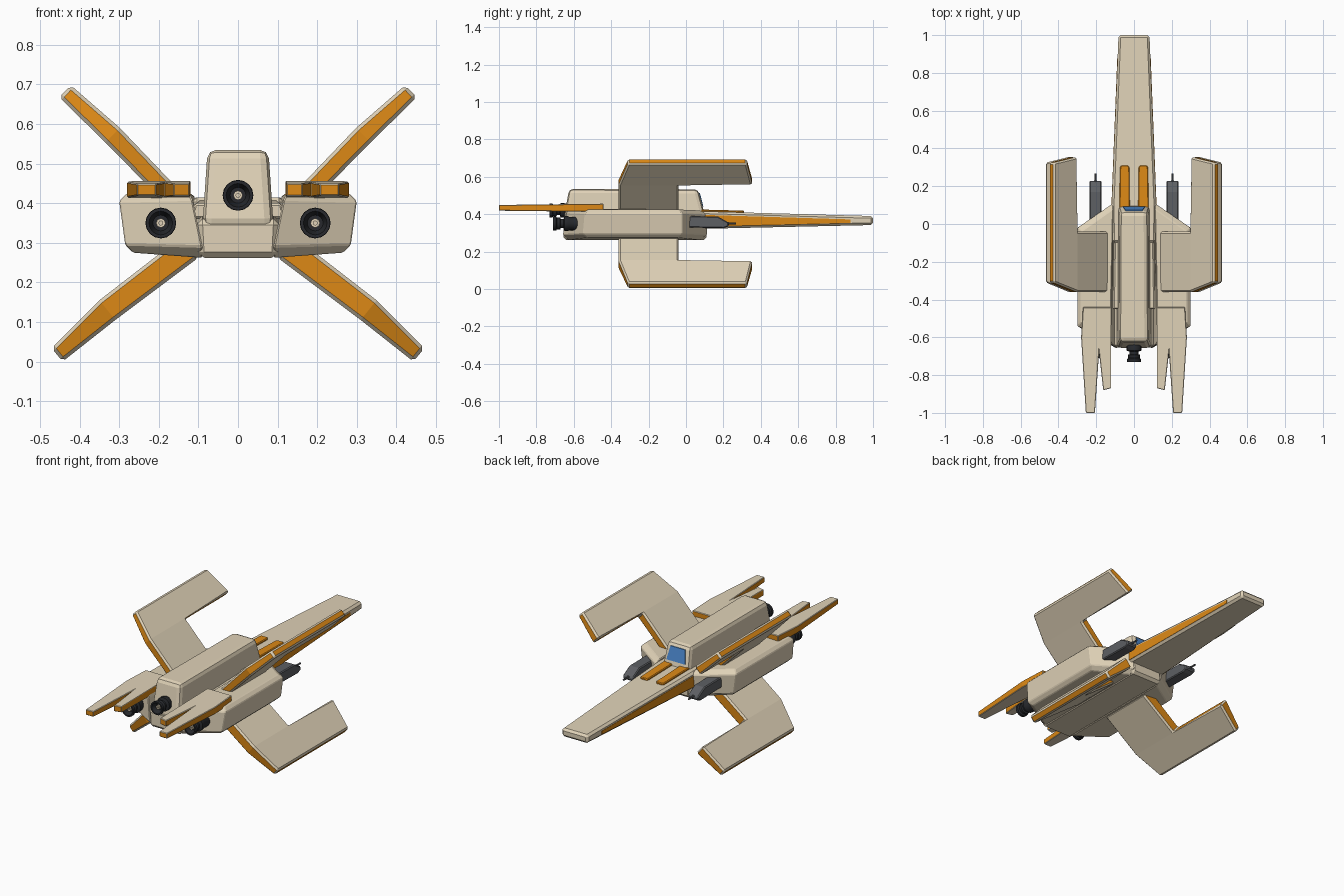
import bpy, bmesh
from math import cos, sin, pi, radians
from mathutils import Vector

if "Cube" in bpy.data.objects:
    bpy.data.objects.remove(bpy.data.objects["Cube"])


def material(name, rgb):
    m = bpy.data.materials.new(name)
    m.diffuse_color = (*rgb, 1)
    m.use_nodes = True
    m.node_tree.nodes["Principled BSDF"].inputs["Base Color"].default_value = m.diffuse_color
    return m


CREAM = material("cream", (0.75, 0.65, 0.48))
ORANGE = material("orange", (0.72, 0.25, 0.008))
STEEL = material("steel", (0.11, 0.115, 0.125))
BLACK = material("black", (0.02, 0.022, 0.026))
BLUE = material("blue", (0.07, 0.24, 0.6))


def finish(name, bm, mats, bevel=0.0, segments=1, mirror=False):
    bmesh.ops.recalc_face_normals(bm, faces=bm.faces[:])
    me = bpy.data.meshes.new(name)
    bm.to_mesh(me)
    bm.free()
    ob = bpy.data.objects.new(name, me)
    bpy.context.collection.objects.link(ob)
    for m in mats:
        me.materials.append(m)
    if bevel:
        b = ob.modifiers.new("bevel", 'BEVEL')
        b.width, b.segments, b.material = bevel, segments, 0
        b.limit_method, b.angle_limit = 'ANGLE', radians(30)
    if mirror:
        ob.modifiers.new("mirror", 'MIRROR').use_mirror_merge = False
    return ob


def loft(name, rings, mats, caps=None, **kw):
    """Skin equal rings of points; side faces take the last material, caps the first."""
    bm = bmesh.new()
    vs = [[bm.verts.new(p) for p in r] for r in rings]
    n = len(vs[0])
    for a, b in zip(vs, vs[1:]):
        for i in range(n):
            j = (i + 1) % n
            bm.faces.new((a[i], a[j], b[j], b[i])).material_index = len(mats) - 1
    for ring in (vs[0], vs[-1]):
        for cap in caps or [range(n)]:
            bm.faces.new([ring[i] for i in cap])
    return finish(name, bm, mats, **kw)


def rect(y, w_low, w_top, z0, z1, lean=0.0):
    """Upright trapezoid section across x; lean shifts the top along y."""
    return [(-w_low, y, z0), (w_low, y, z0), (w_top, y + lean, z1), (-w_top, y + lean, z1)]


def lathe(name, x, y, z, profile, mat, mirror=False, sides=16):
    """Solid of revolution along y from (radius, offset) pairs."""
    rings = [[(x + r * cos(2 * pi * i / sides), y + t, z + r * sin(2 * pi * i / sides))
              for i in range(sides)] for r, t in profile]
    ob = loft(name, rings, [mat], mirror=mirror)
    bpy.ops.object.select_all(action='DESELECT')
    ob.select_set(True)
    bpy.context.view_layer.objects.active = ob
    bpy.ops.object.shade_smooth_by_angle(angle=radians(35))
    return ob


# Hull: central keel with a faceted pod on each side
loft("keel", [rect(-0.655, 0.10, 0.105, 0.262, 0.36), rect(0.11, 0.10, 0.105, 0.262, 0.39)],
     [CREAM], bevel=0.015)
loft("side_pod", [
    [(0.09, -0.63, 0.262), (0.265, -0.53, 0.275), (0.265, -0.04, 0.275), (0.09, 0.08, 0.262)],
    [(0.09, -0.66, 0.29), (0.285, -0.55, 0.295), (0.285, -0.02, 0.295), (0.09, 0.115, 0.29)],
    [(0.115, -0.64, 0.41), (0.30, -0.54, 0.405), (0.30, -0.02, 0.405), (0.11, 0.11, 0.40)],
    [(0.125, -0.62, 0.43), (0.28, -0.52, 0.425), (0.28, -0.04, 0.425), (0.11, 0.08, 0.42)]],
    [CREAM], bevel=0.004, mirror=True)

# Raised spine ending in the cockpit, on a low ledge
loft("spine", [rect(-0.66, 0.09, 0.077, 0.34, 0.535, 0.035), rect(0.105, 0.085, 0.073, 0.38, 0.533, -0.04)],
     [CREAM], bevel=0.022, segments=2)
loft("spine_ledge", [rect(-0.45, 0.12, 0.11, 0.36, 0.40), rect(0.11, 0.12, 0.10, 0.36, 0.41)],
     [CREAM], bevel=0.006)
loft("cockpit_window", [rect(0.07, 0.058, 0.045, 0.44, 0.513, -0.02),
                        rect(0.0935, 0.058, 0.045, 0.44, 0.513, -0.019)], [BLUE])

# Long nose blade with orange flanks and two orange strips on top
loft("nose_blade", [rect(-0.1, 0.115, 0.115, 0.322, 0.415), rect(0.10, 0.118, 0.118, 0.322, 0.415),
                    rect(1.0, 0.082, 0.082, 0.342, 0.39)], [CREAM], bevel=0.012)
loft("nose_flank", [[(0.1, 0.1, 0.333), (0.1195, 0.1, 0.333), (0.1195, 0.1, 0.396), (0.1, 0.1, 0.396)],
                    [(0.07, 0.88, 0.353), (0.0885, 0.88, 0.353), (0.0885, 0.88, 0.372), (0.07, 0.88, 0.372)]],
     [ORANGE], mirror=True)
loft("nose_strip", [[(0.022, 0.07, z), (0.078, 0.07, z), (0.074, 0.30, z - 0.006),
                     (0.068, 0.31, z - 0.006), (0.032, 0.31, z - 0.006), (0.024, 0.30, z - 0.006)]
                    for z in (0.40, 0.425)], [ORANGE], bevel=0.004, mirror=True)


# Four L-shaped wings: root, bend and tip stations as (x, z, half thickness)
def wing(name, root, bend, tip):
    d = Vector((tip[0] - root[0], tip[1] - root[1])).normalized()
    plan = [(root, -0.36), (bend, -0.36), (tip, -0.31), (tip, 0.325), (bend, 0.355),
            (bend, -0.04), (root, -0.04)]
    rings = [[(x - k * h * d.y, y, z + k * h * d.x) for (x, z, h), y in plan] for k in (-1, 1)]
    loft(name, rings, [CREAM, ORANGE], caps=[(0, 1, 5, 6), (1, 2, 3, 4, 5)], bevel=0.009, mirror=True)


wing("upper_wing", (0.15, 0.40, 0.024), (0.317, 0.572, 0.026), (0.437, 0.683, 0.021))
wing("lower_wing", (0.12, 0.29, 0.034), (0.33, 0.130, 0.032), (0.457, 0.017, 0.022))

# Forked fins at the engine end, thinner toward the prongs
fork = [(0.12, -0.44), (0.27, -0.44), (0.28, -0.60), (0.255, -1.0), (0.207, -1.0),
        (0.185, -0.68), (0.163, -0.88), (0.122, -0.87)]
rings = [[(x, y, 0.434 + k * (0.022 + 0.012 * (y + 0.44))) for x, y in fork] for k in (-1, 1)]
loft("forked_fin", rings, [CREAM, ORANGE], caps=[(0, 1, 2, 5), (2, 3, 4, 5), (0, 5, 6, 7)],
     bevel=0.003, mirror=True)

# Thrusters: ribbed nozzles with a hollow mouth and a light core
nozzle = [(0.036, 0.05), (0.036, -0.005), (0.039, -0.01), (0.039, -0.03), (0.024, -0.035), (0.024, -0.05),
          (0.033, -0.053), (0.033, -0.065), (0.03, -0.07), (0.038, -0.075), (0.038, -0.09),
          (0.03, -0.09), (0.02, -0.06)]
core = [(0.012, -0.05), (0.012, -0.078), (0.005, -0.078), (0.005, -0.07)]
for label, x, y, z in (("centre", 0, -0.64, 0.42), ("side", 0.195, -0.62, 0.35)):
    lathe(label + "_thruster", x, y, z, nozzle, BLACK, mirror=x > 0)
    lathe(label + "_thruster_core", x, y, z, core, CREAM, mirror=x > 0, sides=8)

# Guns beside the nose
gun = [(-0.03, 0.33), (0.20, 0.325), (0.228, 0.335), (0.228, 0.355), (0.17, 0.388), (-0.03, 0.39)]
loft("gun_body", [[(x, y, z) for y, z in gun] for x in (0.172, 0.236)], [STEEL], bevel=0.005, mirror=True)
lathe("gun_barrel", 0.204, 0.2, 0.35, [(0.008, 0), (0.008, 0.03), (0.005, 0.03), (0.005, 0.068)],
      STEEL, mirror=True, sides=8)
